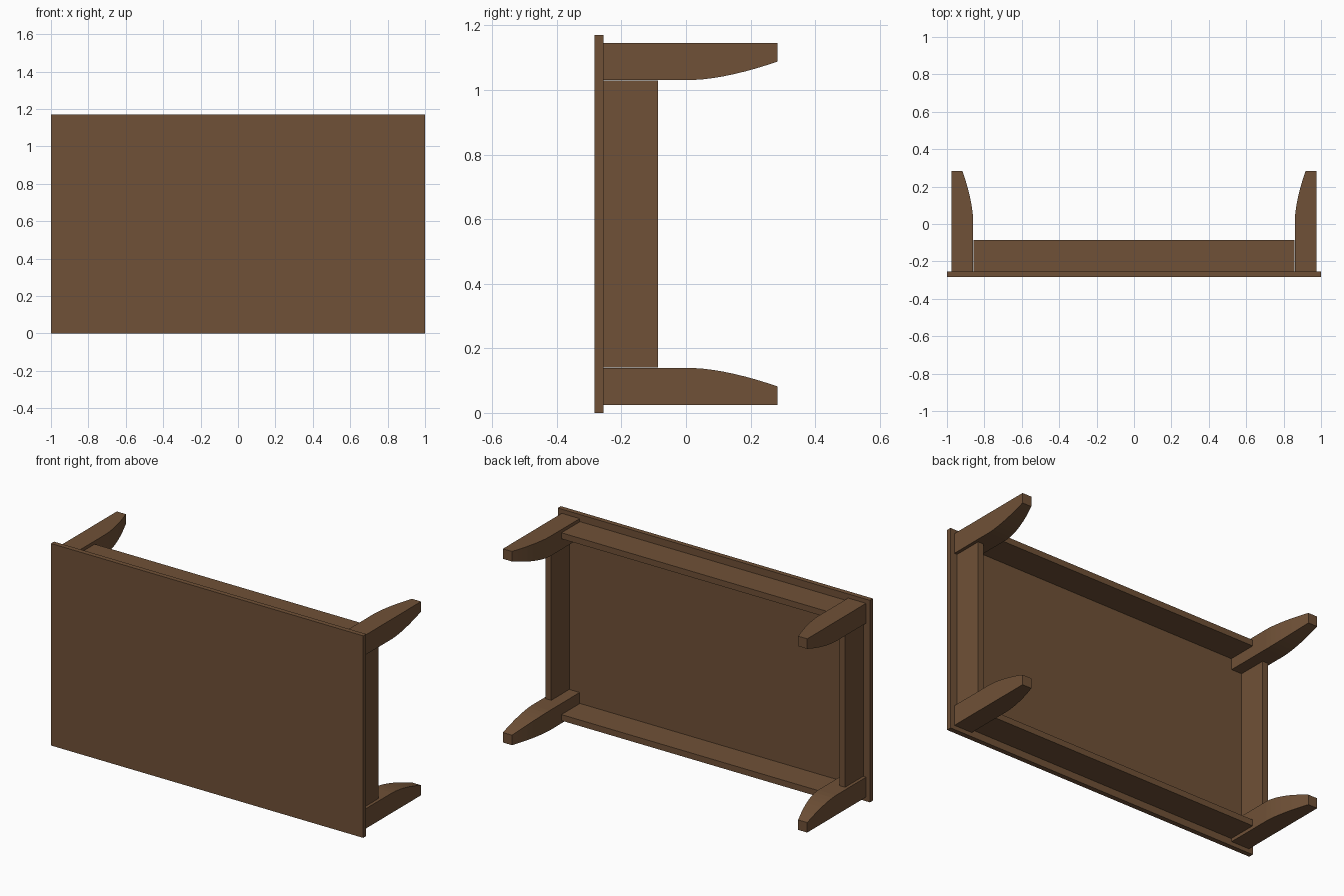
import bpy, bmesh

if "Cube" in bpy.data.objects:
    bpy.data.objects.remove(bpy.data.objects["Cube"])

wood = bpy.data.materials.new("brown wood")
wood.diffuse_color = (0.16, 0.082, 0.038, 1)
wood.use_nodes = True
wood.node_tree.nodes["Principled BSDF"].inputs["Base Color"].default_value = wood.diffuse_color

CZ = 0.585          # mid height of the table lying on its side
Y_TOP = -0.255      # underside of the table top


def finish(name, bm):
    bmesh.ops.recalc_face_normals(bm, faces=bm.faces)
    me = bpy.data.meshes.new(name)
    bm.to_mesh(me)
    bm.free()
    me.materials.append(wood)
    ob = bpy.data.objects.new(name, me)
    bpy.context.collection.objects.link(ob)
    return ob


def box(name, lo, hi):
    bm = bmesh.new()
    bmesh.ops.create_cube(bm, size=1)
    for v in bm.verts:
        for i in range(3):
            v.co[i] = (lo[i] + hi[i]) / 2 + v.co[i] * (hi[i] - lo[i])
    return finish(name, bm)


def leg(name, sx, sz):
    # square sections stacked along y; the two inner faces curve inwards
    bm = bmesh.new()
    steps = 8
    start, end = 0.02, 0.283
    sections = [(Y_TOP, 0.115)]
    for i in range(steps + 1):
        t = i / steps
        sections.append((start + (end - start) * t, 0.115 - 0.057 * t ** 1.6))
    rings = []
    for y, w in sections:
        corners = [(0, 0), (w, 0), (w, w), (0, w)]
        rings.append([bm.verts.new((sx * (0.975 - a), y, CZ + sz * (0.561 - b)))
                      for a, b in corners])
    for r0, r1 in zip(rings, rings[1:]):
        for k in range(4):
            n = (k + 1) % 4
            bm.faces.new((r0[k], r0[n], r1[n], r1[k]))
    bm.faces.new(rings[0])
    bm.faces.new(rings[-1])
    return finish(name, bm)


# table top, facing the front
box("table_top", (-1, -0.283, 0), (1, Y_TOP, 2 * CZ))

# four legs
for sx, xn in ((-1, "left"), (1, "right")):
    for sz, zn in ((-1, "lower"), (1, "upper")):
        leg(f"{zn}_{xn}_leg", sx, sz)

# long aprons between the legs
for sz, zn in ((-1, "lower"), (1, "upper")):
    z0, z1 = sorted((CZ + sz * 0.509, CZ + sz * 0.544))
    box(f"{zn}_long_apron", (-0.858, Y_TOP, z0), (0.858, -0.086, z1))

# short aprons between the legs
for sx, xn in ((-1, "left"), (1, "right")):
    x0, x1 = sorted((sx * 0.924, sx * 0.959))
    box(f"{xn}_short_apron", (x0, Y_TOP, CZ - 0.444), (x1, -0.086, CZ + 0.444))
